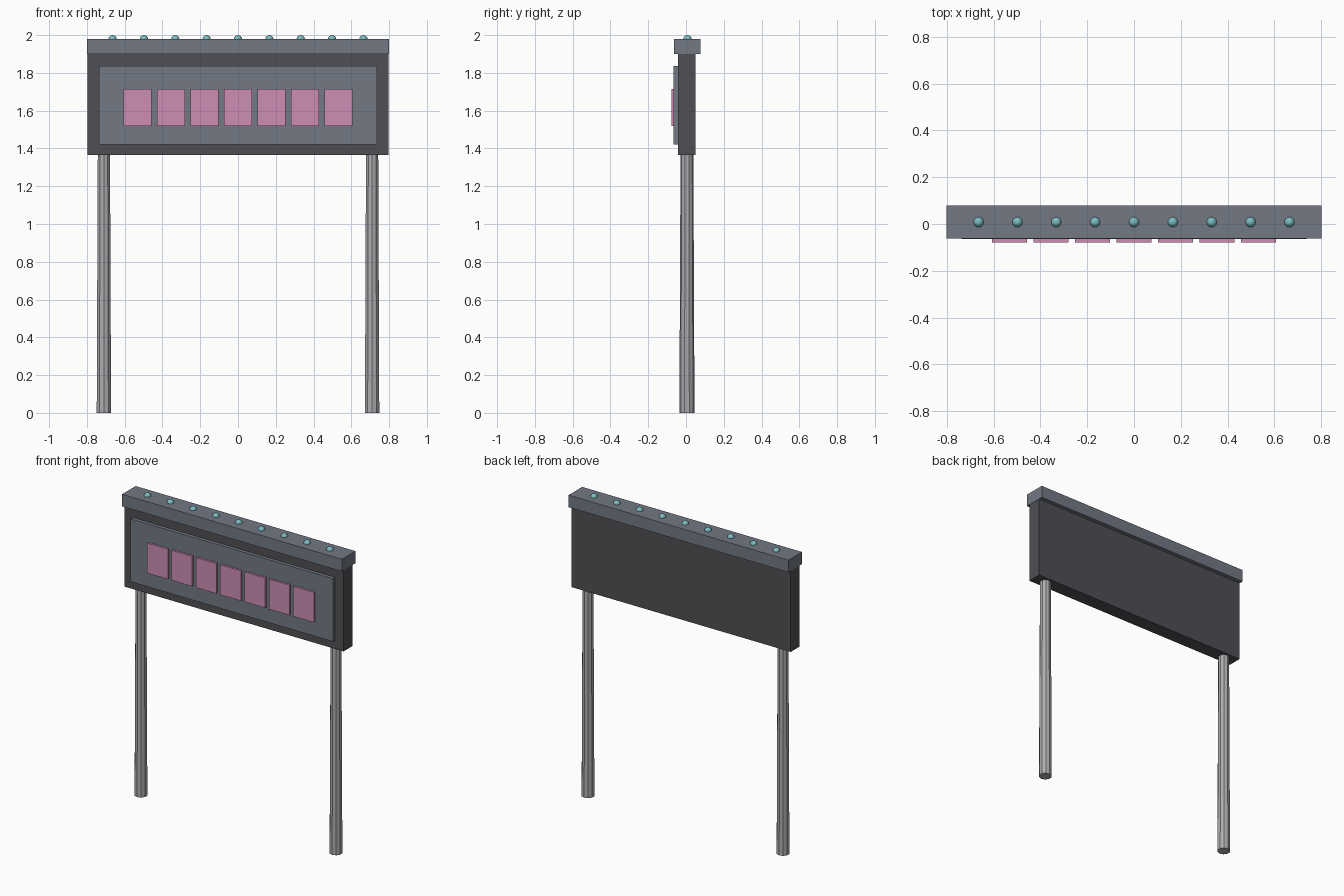
import bpy
import math
from mathutils import Vector

cube = bpy.data.objects.get("Cube")
if cube:
    bpy.data.objects.remove(cube, do_unlink=True)


def material(name, colour):
    mat = bpy.data.materials.new(name)
    mat.use_nodes = True
    mat.diffuse_color = (*colour, 1)
    mat.node_tree.nodes["Principled BSDF"].inputs["Base Color"].default_value = (*colour, 1)
    return mat


charcoal = material("charcoal", (0.08, 0.08, 0.09))
slate = material("slate grey", (0.17, 0.19, 0.23))
steel = material("light steel", (0.42, 0.42, 0.44))
pink = material("pink", (0.62, 0.27, 0.46))
teal = material("pale teal", (0.20, 0.50, 0.53))


def finish(name, mat):
    obj = bpy.context.object
    obj.name = name
    obj.data.materials.append(mat)
    return obj


def box(name, low, high, mat):
    low, high = Vector(low), Vector(high)
    bpy.ops.mesh.primitive_cube_add(size=1, location=(low + high) / 2)
    obj = finish(name, mat)
    obj.data.transform(obj.matrix_world.inverted().to_3x3().to_4x4())
    for v in obj.data.vertices:
        v.co = [c * s for c, s in zip(v.co, high - low)]
    return obj


# Sign cabinet, top cap and raised front panel
box("sign_cabinet", (-0.798, -0.042, 1.365), (0.798, 0.051, 1.905), charcoal)
box("top_cap", (-0.8, -0.063, 1.9), (0.8, 0.078, 1.98), slate)
box("front_panel", (-0.737, -0.065, 1.422), (0.737, -0.03, 1.836), slate)

# Row of seven display tiles
for i in range(7):
    x = (i - 3) * 0.1773
    box(f"display_tile_{i + 1}", (x - 0.075, -0.078, 1.518), (x + 0.075, -0.06, 1.716), pink)

# Tapered support posts
for name, side in (("left_post", 1), ("right_post", -1)):
    bpy.ops.mesh.primitive_cone_add(vertices=10, radius1=0.04, radius2=0.034, depth=1.38,
                                    location=(side * 0.71, 0.005, 0.69))
    finish(name, steel)

# Bulbs along the cap
for i in range(9):
    bpy.ops.mesh.primitive_uv_sphere_add(segments=16, ring_count=8, radius=0.022,
                                         location=((i - 4) * 0.166, 0.008, 1.978))
    finish(f"bulb_{i + 1}", teal)
    bpy.ops.object.shade_smooth_by_angle(angle=math.radians(40))
